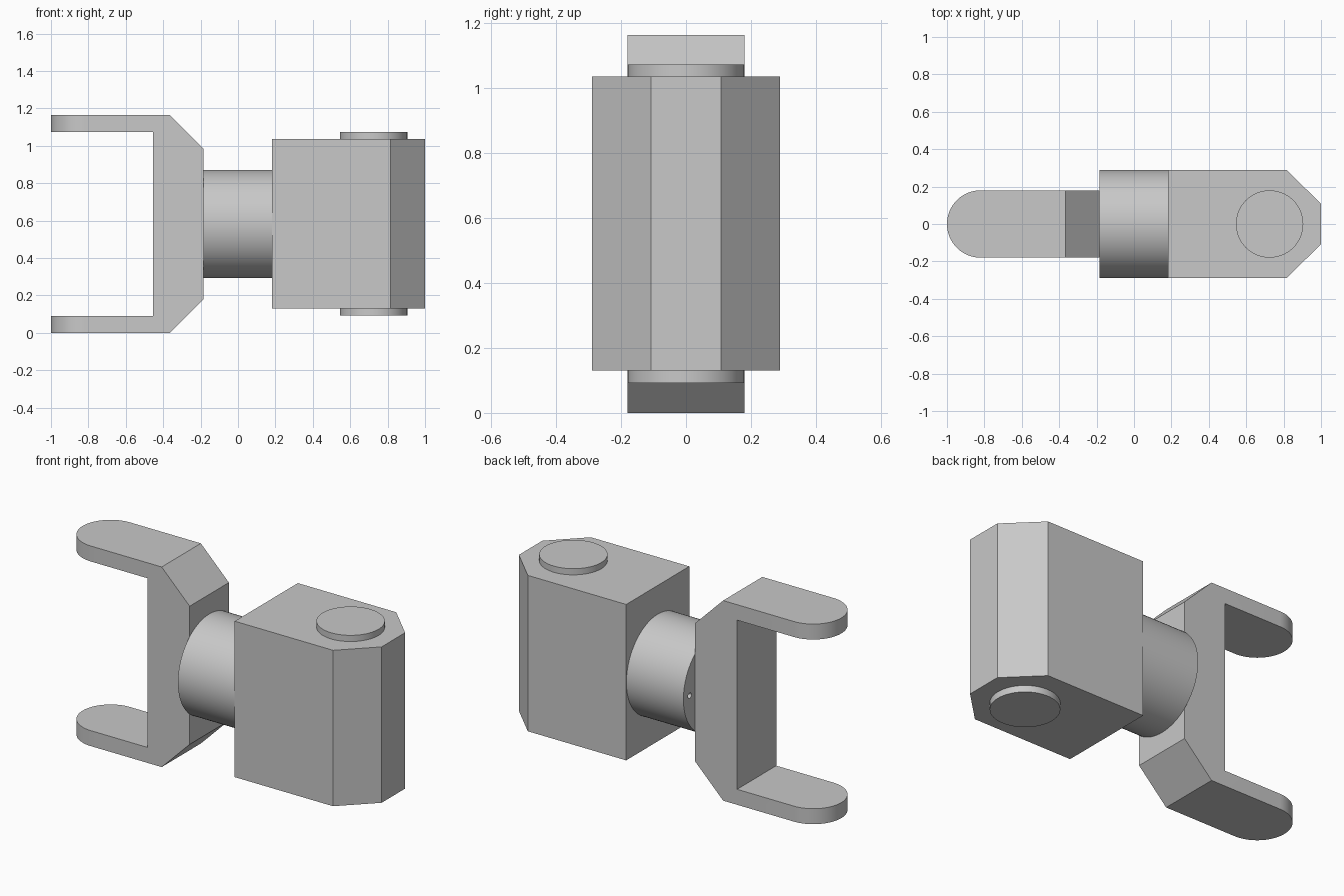
import bpy, bmesh, math
from mathutils import Vector

cube = bpy.data.objects.get("Cube")
if cube:
    bpy.data.objects.remove(cube)

grey = bpy.data.materials.new("light grey")
grey.use_nodes = True
colour = (0.58, 0.58, 0.58, 1)
grey.diffuse_color = colour
grey.node_tree.nodes["Principled BSDF"].inputs["Base Color"].default_value = colour

MID = 0.582  # height of the joint axis


def arc(cx, cy, r, start, end, steps):
    angles = [math.radians(start + (end - start) * i / steps) for i in range(steps + 1)]
    return [(cx + r * math.cos(a), cy + r * math.sin(a)) for a in angles]


def circle(cx, cy, r, steps=64):
    return arc(cx, cy, r, 0, 360, steps)[:-1]


def prism(name, outline, axis, lo, hi):
    """Extrude a 2D outline along x (outline y, z), y (x, z) or z (x, y)."""
    place = {"x": lambda a, b: (lo, a, b),
             "y": lambda a, b: (a, lo, b),
             "z": lambda a, b: (a, b, lo)}[axis]
    direction = Vector([float(axis == k) for k in "xyz"])
    bm = bmesh.new()
    face = bm.faces.new([bm.verts.new(place(a, b)) for a, b in outline])
    new = bmesh.ops.extrude_face_region(bm, geom=[face])["geom"]
    moved = [v for v in new if isinstance(v, bmesh.types.BMVert)]
    bmesh.ops.translate(bm, verts=moved, vec=direction * (hi - lo))
    bmesh.ops.recalc_face_normals(bm, faces=bm.faces)
    mesh = bpy.data.meshes.new(name)
    bm.to_mesh(mesh)
    bm.free()
    mesh.materials.append(grey)
    obj = bpy.data.objects.new(name, mesh)
    bpy.context.collection.objects.link(obj)
    return obj


def activate(obj):
    bpy.ops.object.select_all(action="DESELECT")
    obj.select_set(True)
    bpy.context.view_layer.objects.active = obj


def cut(obj, cutter, operation):
    activate(obj)
    mod = obj.modifiers.new("cut", "BOOLEAN")
    mod.operation, mod.solver, mod.object = operation, "EXACT", cutter
    bpy.ops.object.modifier_apply(modifier=mod.name)
    bpy.data.objects.remove(cutter)


# Fork: side profile trimmed to rounded arm tips
lower = [(-0.455, MID), (-0.455, 0.09), (-1.05, 0.09), (-1.05, 0),
         (-0.365, 0), (-0.185, 0.18)]
upper = [(x, 2 * MID - z) for x, z in reversed(lower[1:])]
fork = prism("fork", lower[1:] + upper, "y", -0.18, 0.18)
tips = arc(-0.82, 0, 0.18, 90, 270, 32) + [(0, -0.18), (0, 0.18)]
# The trimming shape is wider than the fork everywhere but at the tips
tips = [(x, y * 1.0005) for x, y in tips]
cut(fork, prism("tip_cutter", tips, "z", -0.1, 1.3), "INTERSECT")

# Swivel barrel with small pin holes beside the fork
barrel = prism("swivel_barrel", circle(0, MID, 0.288, 96), "x", -0.185, 0.185)
for side in (-1, 1):
    hole = circle(side * 0.23, MID, 0.016, 24)
    cut(barrel, prism("hole_cutter", hole, "x", -0.25, -0.08), "DIFFERENCE")

# Housing block with chamfered end
half = [(0.182, -0.29), (0.815, -0.29), (1, -0.108)]
outline = half + [(x, -y) for x, y in reversed(half)]
housing = prism("housing_block", outline, "z", 0.13, 1.037)

# Hinge pin showing above and below the housing
pin = prism("hinge_pin", circle(0.725, 0, 0.18), "z", 0.092, 1.073)

for obj in (fork, barrel, pin):
    activate(obj)
    bpy.ops.object.shade_smooth_by_angle(angle=math.radians(30))
